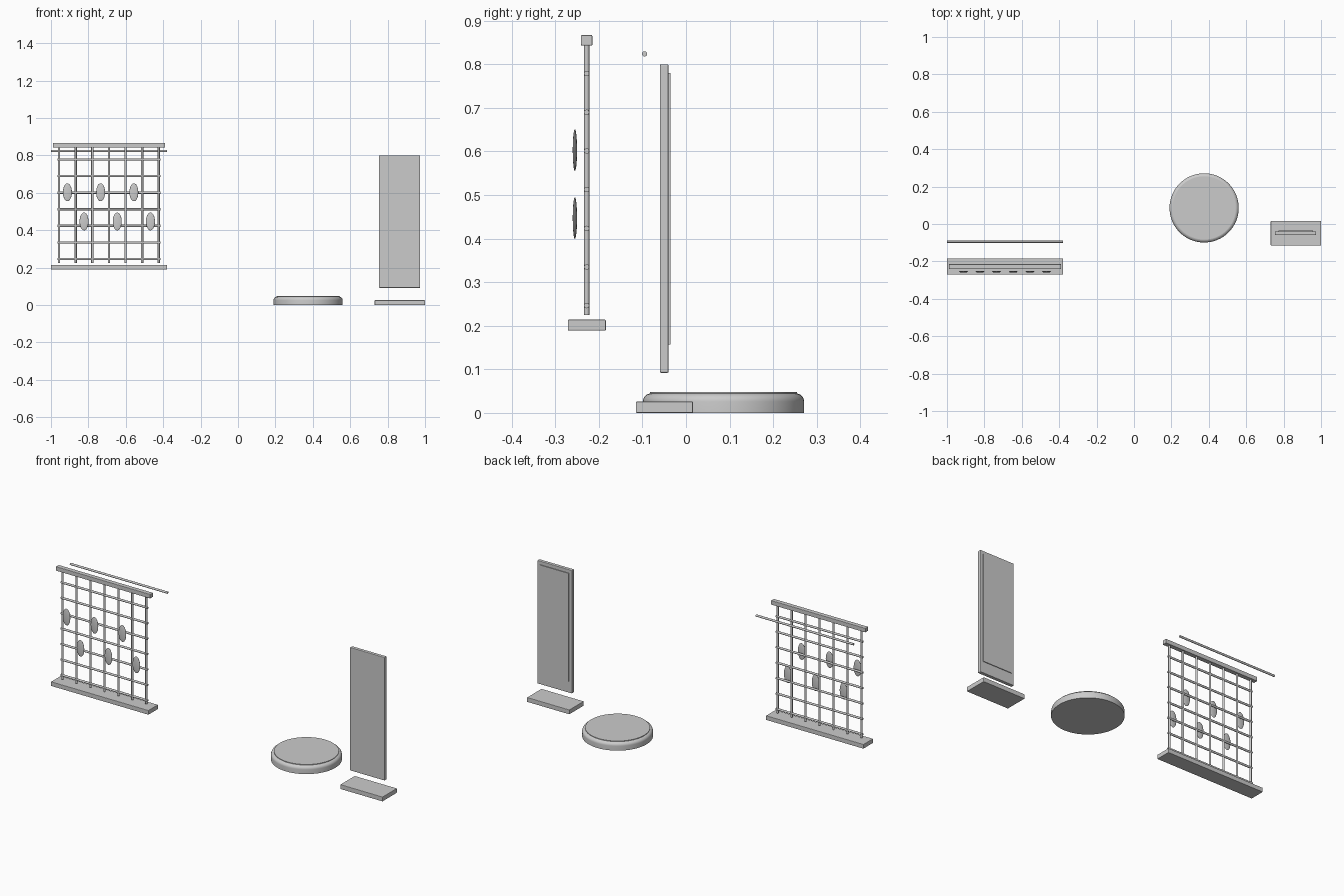
import bpy
import math

if "Cube" in bpy.data.objects:
    bpy.data.objects.remove(bpy.data.objects["Cube"])


def smooth(ob, angle=40):
    bpy.ops.object.select_all(action='DESELECT')
    ob.select_set(True)
    bpy.context.view_layer.objects.active = ob
    bpy.ops.object.shade_smooth_by_angle(angle=math.radians(angle))


def box(name, x, y, z, bevel=0.002):
    """Box from (min, max) pairs with a slightly eased edge."""
    bpy.ops.mesh.primitive_cube_add(
        size=1, location=[(a + b) / 2 for a, b in (x, y, z)])
    ob = bpy.context.object
    ob.name = name
    ob.scale = [b - a for a, b in (x, y, z)]
    bpy.ops.object.transform_apply(location=False, rotation=False, scale=True)
    if bevel:
        mod = ob.modifiers.new("eased_edge", 'BEVEL')
        mod.width = bevel
        mod.segments = 2
    return ob


def rod(name, center, length, radius, along_x=False):
    bpy.ops.mesh.primitive_cylinder_add(
        vertices=16, radius=radius, depth=length, location=center,
        rotation=(0, math.pi / 2 if along_x else 0, 0))
    ob = bpy.context.object
    ob.name = name
    smooth(ob)
    return ob


def lathe(name, center, profile, steps=64):
    """Closed solid of revolution from (radius, z) points."""
    verts, faces = [], []
    for r, z in profile:
        for i in range(steps):
            a = 2 * math.pi * i / steps
            verts.append((r * math.cos(a), r * math.sin(a), z))
    for k in range(len(profile) - 1):
        for i in range(steps):
            j = (i + 1) % steps
            faces.append((k * steps + i, k * steps + j,
                          (k + 1) * steps + j, (k + 1) * steps + i))
    faces.append(tuple(reversed(range(steps))))
    last = (len(profile) - 1) * steps
    faces.append(tuple(range(last, last + steps)))
    me = bpy.data.meshes.new(name)
    me.from_pydata(verts, [], faces)
    ob = bpy.data.objects.new(name, me)
    ob.location = center
    bpy.context.collection.objects.link(ob)
    smooth(ob)
    return ob


# Trellis: bottom shelf, top rail and lattice of round bars
TX, TY, PITCH = -0.69, -0.228, 0.0888
box("trellis_shelf", (-1.0, -0.38), (-0.271, -0.184), (0.189, 0.214))
box("trellis_top_rail", (-0.99, -0.39), (-0.241, -0.215), (0.843, 0.867))
for i in range(7):
    rod(f"trellis_upright_{i}", (TX + (i - 3) * PITCH, TY, 0.535), 0.62, 0.006)
    rod(f"trellis_crossbar_{i}", (TX, TY, 0.246 + i * PITCH), 0.552, 0.006, True)

# Leaves: flattened ellipsoids in two staggered rows
for i in range(6):
    bpy.ops.mesh.primitive_uv_sphere_add(
        segments=24, ring_count=12, radius=1,
        location=(TX + (i - 2.5) * PITCH, -0.255, 0.447 if i % 2 else 0.603))
    leaf = bpy.context.object
    leaf.name = f"leaf_{i}"
    leaf.scale = (0.024, 0.005, 0.048)
    smooth(leaf)

# Free hanging rod behind the trellis
rod("hanging_rod", (TX, -0.095, 0.824), 0.62, 0.006, True)

# Round platform with a rounded shoulder and a thin top disc
shoulder = [(0.165 + 0.02 * math.cos(a), 0.026 + 0.019 * math.sin(a))
            for a in [math.pi / 2 * k / 8 for k in range(9)]]
lathe("round_platform", (0.375, 0.086, 0), [(0.185, 0.0)] + shoulder)
lathe("platform_top_disc", (0.375, 0.086, 0), [(0.169, 0.044), (0.169, 0.048)])

# Standing panel with raised back plate, and its floor base
box("standing_panel", (0.754, 0.974), (-0.06, -0.04), (0.092, 0.80), 0.003)
box("panel_back_plate", (0.772, 0.956), (-0.042, -0.036), (0.157, 0.78), 0)
box("panel_base", (0.731, 1.0), (-0.115, 0.016), (0.0, 0.026))
